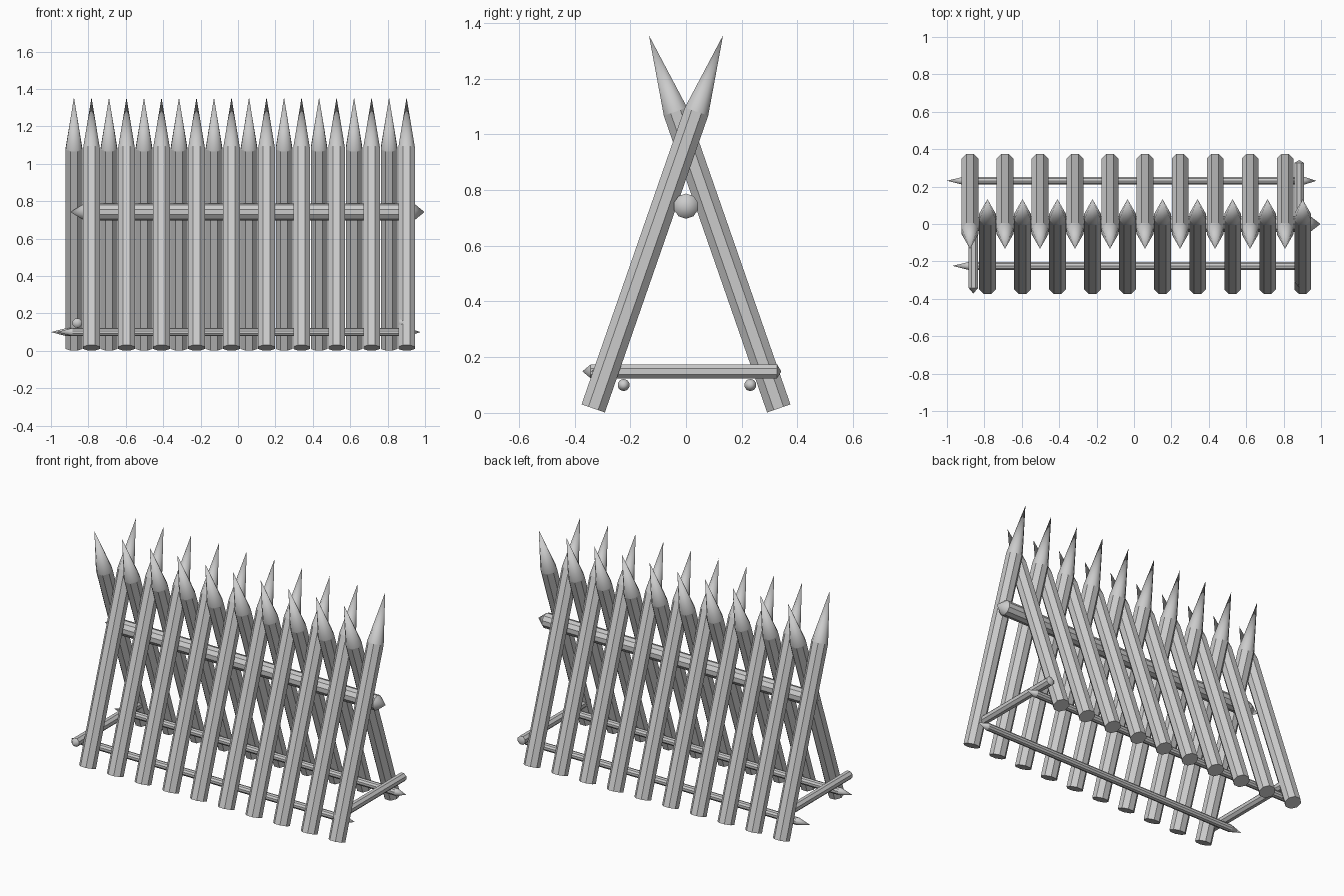
import bpy, bmesh, math
from mathutils import Vector

if "Cube" in bpy.data.objects:
    bpy.data.objects.remove(bpy.data.objects["Cube"])


def pole(name, start, end, radius, cone_start, cone_end, sides=8):
    """Faceted pole from start to end; cone_* is the length of each pointed end (0 = flat)."""
    a, b = Vector(start), Vector(end)
    d = (b - a).normalized()
    u = Vector((0, 1, 0)) if abs(d.x) > 0.9 else Vector((1, 0, 0))
    v = d.cross(u)
    bm = bmesh.new()

    def ring(c):
        angles = [2 * math.pi * (i + 0.5) / sides for i in range(sides)]
        return [bm.verts.new(c + radius * (u * math.cos(t) + v * math.sin(t))) for t in angles]

    r0, r1 = ring(a + d * cone_start), ring(b - d * cone_end)
    for i in range(sides):
        j = (i + 1) % sides
        bm.faces.new((r0[i], r0[j], r1[j], r1[i]))
    # end caps: flat cut or sharpened point
    for loop, length, tip in ((r0, cone_start, a), (r1, cone_end, b)):
        if length == 0:
            bm.faces.new(loop)
            continue
        apex = bm.verts.new(tip)
        for i in range(sides):
            f = bm.faces.new((loop[i], loop[(i + 1) % sides], apex))
            f.smooth = True
            for e in f.edges:
                if apex not in e.verts:
                    e.smooth = False
    bmesh.ops.recalc_face_normals(bm, faces=bm.faces)
    mesh = bpy.data.meshes.new(name)
    bm.to_mesh(mesh)
    bm.free()
    obj = bpy.data.objects.new(name, mesh)
    bpy.context.collection.objects.link(obj)
    return obj


# Crossing stakes, alternating back and front
for i in range(20):
    x = -0.877 + i * 0.0936
    s = 1 if i % 2 == 0 else -1
    label = "back_stake" if s > 0 else "front_stake"
    pole(f"{label}_{i // 2 + 1}", (x, 0.333 * s, 0.016), (x, -0.133 * s, 1.355),
         0.048, 0, 0.29)

# Ridge pole held in the crossing
pole("ridge_pole", (-0.897, 0, 0.742), (0.997, 0, 0.742), 0.045, 0.075, 0.055, 10)

# Lower long rails inside the legs
pole("back_rail", (-1.0, 0.231, 0.10), (0.975, 0.231, 0.10), 0.022, 0.085, 0.065, 10)
pole("front_rail", (-0.97, -0.224, 0.10), (0.945, -0.224, 0.10), 0.022, 0.085, 0.065, 10)

# Cross bars tying the two rows together at each end
pole("left_cross_bar", (-0.859, -0.372, 0.149), (-0.859, 0.31, 0.149), 0.027, 0.03, 0.015)
pole("right_cross_bar", (0.883, -0.34, 0.149), (0.883, 0.342, 0.149), 0.027, 0.03, 0.015)
